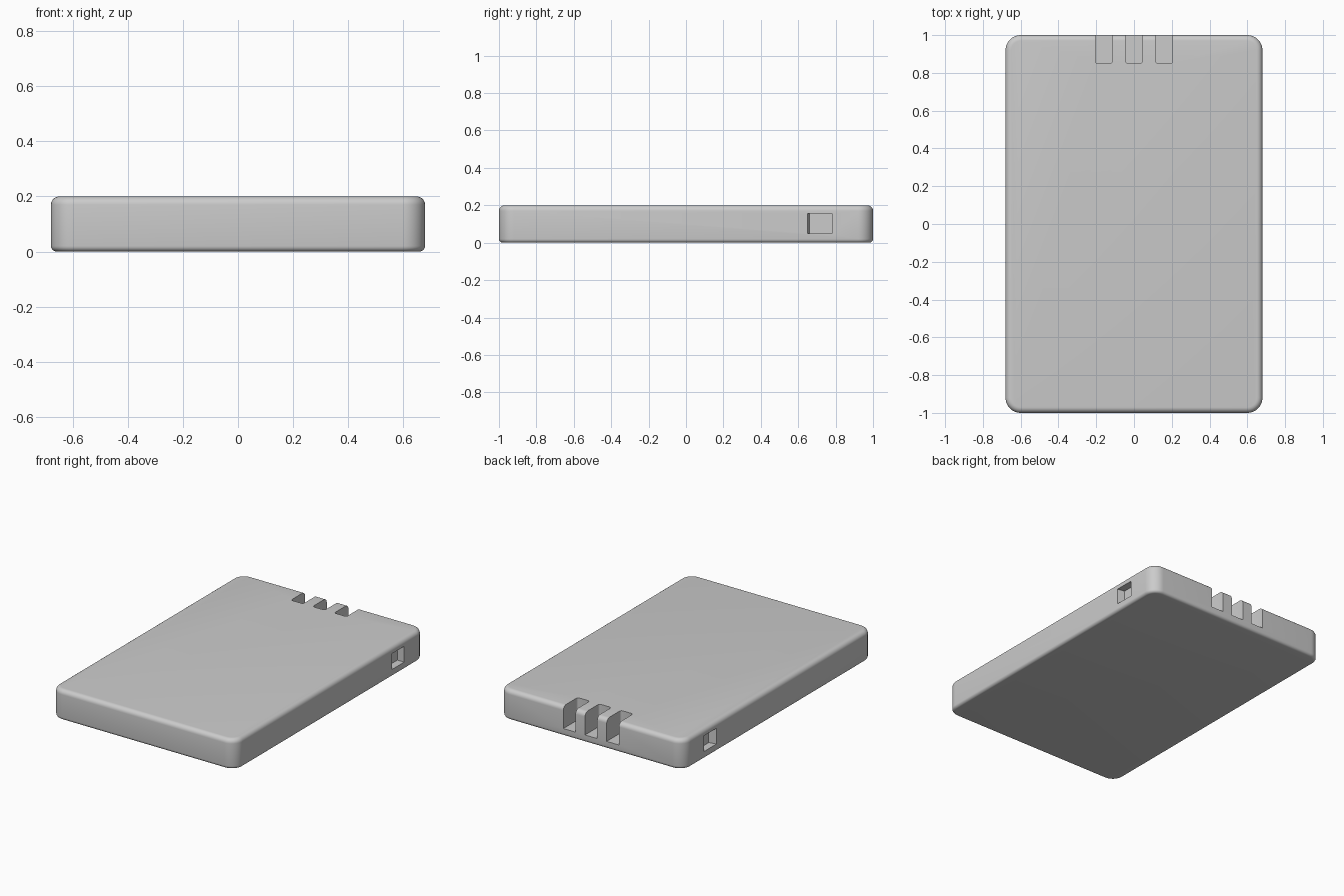
import bpy, bmesh
from mathutils import Vector

if "Cube" in bpy.data.objects:
    bpy.data.objects.remove(bpy.data.objects["Cube"])

HX, HY, H = 0.68, 1.0, 0.2


def link(name, bm):
    bmesh.ops.recalc_face_normals(bm, faces=bm.faces)
    mesh = bpy.data.meshes.new(name)
    bm.to_mesh(mesh)
    bm.free()
    ob = bpy.data.objects.new(name, mesh)
    bpy.context.collection.objects.link(ob)
    return ob


def box(lo, hi):
    bm = bmesh.new()
    bmesh.ops.create_cube(bm, size=1)
    lo, hi = Vector(lo), Vector(hi)
    for v in bm.verts:
        v.co = (lo + hi) / 2 + v.co * (hi - lo)
    return bm


def round_edges(bm, test, radius, segments):
    edges = [e for e in bm.edges if test(*e.verts)]
    bmesh.ops.bevel(bm, geom=edges, offset=radius, segments=segments,
                    profile=0.5, affect='EDGES')


def upright(a, b):
    return abs(a.co.z - b.co.z) > 0.01


def at_height(z):
    return lambda a, b: abs(a.co.z - z) < 1e-5 and abs(b.co.z - z) < 1e-5


# Slab body: large upright corners, softer top rim, tight bottom rim
bm = box((-HX, -HY, 0), (HX, HY, H))
round_edges(bm, upright, 0.08, 10)
round_edges(bm, at_height(H), 0.03, 6)
round_edges(bm, at_height(0), 0.02, 5)
body = link("battery_body", bm)

cutters = []

# Three contact slots open to the top and back
for i in (-1, 0, 1):
    x = i * 0.16
    bm = box((x - 0.045, 0.85, 0.05), (x + 0.045, 1.1, 0.3))
    round_edges(bm, lambda a, b: upright(a, b) and a.co.y < 0.9, 0.014, 4)
    cutters.append(link("slot_cutter", bm))

# Latch pocket on each side, with its front wall slightly sloped
for s in (-1, 1):
    xs = sorted((s * (HX - 0.05), s * (HX + 0.05)))
    bm = box((xs[0], 0.65, 0.05), (xs[1], 0.78, 0.155))
    for v in bm.verts:
        if v.co.y < 0.7:
            v.co.y += 0.01 if abs(v.co.x) < HX else -0.01
    cutters.append(link("pocket_cutter", bm))

# Cut, then remove the helpers
bpy.context.view_layer.objects.active = body
body.select_set(True)
for c in cutters:
    c.hide_render = True
    mod = body.modifiers.new("cut", 'BOOLEAN')
    mod.operation = 'DIFFERENCE'
    mod.solver = 'EXACT'
    mod.object = c
    bpy.ops.object.modifier_apply(modifier=mod.name)
    bpy.data.objects.remove(c)

bpy.ops.object.shade_smooth_by_angle(angle=0.6)
